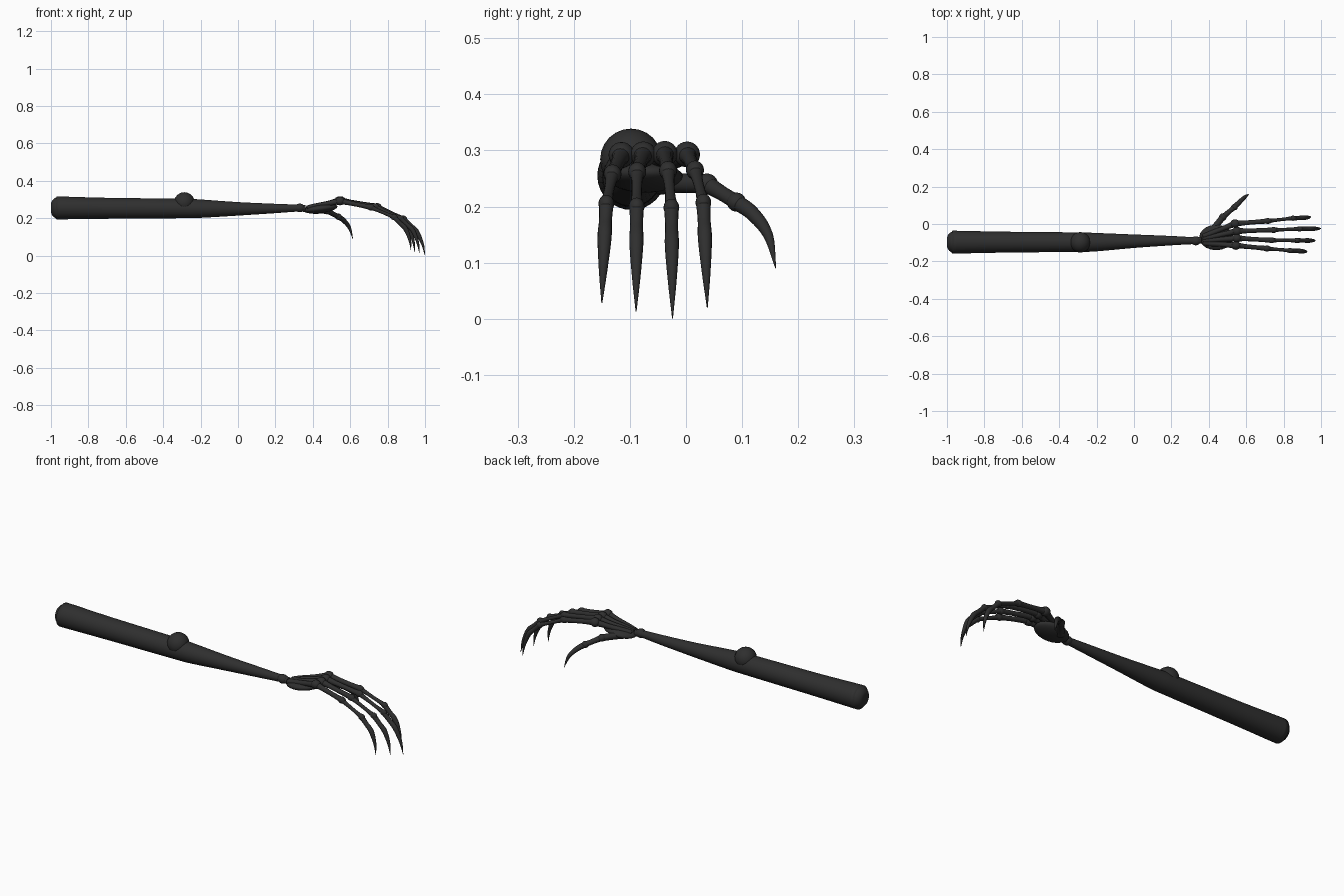
import bpy, bmesh, math
from mathutils import Vector, Matrix

cube = bpy.data.objects.get("Cube")
if cube:
    bpy.data.objects.remove(cube, do_unlink=True)

mat = bpy.data.materials.new("charcoal_black")
mat.use_nodes = True
COLOR = (0.028, 0.028, 0.028, 1)
mat.diffuse_color = COLOR
mat.node_tree.nodes["Principled BSDF"].inputs["Base Color"].default_value = COLOR


def finish(bm, name):
    bmesh.ops.recalc_face_normals(bm, faces=bm.faces)
    for f in bm.faces:
        f.smooth = True
    me = bpy.data.meshes.new(name)
    bm.to_mesh(me)
    bm.free()
    me.materials.append(mat)
    ob = bpy.data.objects.new(name, me)
    bpy.context.collection.objects.link(ob)
    return ob


def spline(keys, steps):
    """Smooth curve through keys of (x, y, z, radius)."""
    k = [Vector(p) for p in keys]
    k = [2 * k[0] - k[1]] + k + [2 * k[-1] - k[-2]]
    out = []
    for a, b, c, d in zip(k, k[1:], k[2:], k[3:]):
        for i in range(steps):
            t = i / steps
            out.append(b + (c - a) * t / 2 + (a - 2.5 * b + 2 * c - d / 2) * t**2
                       + (1.5 * (b - c) + (d - a) / 2) * t**3)
    return out + [k[-2]]


def add_tube(bm, keys, sides=16, steps=5):
    pts = spline(keys, steps)
    rings = []
    for i, p in enumerate(pts):
        tan = (pts[min(i + 1, len(pts) - 1)] - pts[max(i - 1, 0)]).to_3d().normalized()
        u = tan.cross(Vector((0, 1, 0))).normalized()
        v = tan.cross(u)
        r = max(p.w, 0.0006)
        angles = [2 * math.pi * s / sides for s in range(sides)]
        rings.append([bm.verts.new(p.to_3d() + (u * math.cos(a) + v * math.sin(a)) * r)
                      for a in angles])
    for r0, r1 in zip(rings, rings[1:]):
        for s in range(sides):
            n = (s + 1) % sides
            bm.faces.new((r0[s], r0[n], r1[n], r1[s]))
    bm.faces.new(rings[0])
    bm.faces.new(rings[-1])


def add_ball(bm, center, scale, tilt=0.0):
    m = (Matrix.Translation(center) @ Matrix.Rotation(tilt, 4, 'Y')
         @ Matrix.Diagonal((*scale, 1)))
    bmesh.ops.create_uvsphere(bm, u_segments=20, v_segments=12, radius=1, matrix=m)


def add_bone(bm, a, b, ra, rb, waist):
    """Thin shaft between two joints, flared at both ends."""
    a, b = Vector(a), Vector(b)
    add_tube(bm, [(*a, ra), (*a.lerp(b, .25), waist * 1.1),
                  (*a.lerp(b, .65), waist), (*b, rb)])


# Arm: rounded stump, upper arm, tapering forearm
Y, Z = -0.097, 0.255
bm = bmesh.new()
cap = [(-1 + 0.05 * (1 - math.cos(a)), Y, Z, 0.018 + 0.043 * math.sin(a))
       for a in [math.pi / 2 * i / 5 for i in range(6)]]
add_tube(bm, cap + [(-.7, Y, .253, .056), (-.3, Y, .252, .052), (-.2, Y, .251, .049),
                    (0, Y + .005, .25, .036), (.2, Y + .008, .252, .025),
                    (.31, Y + .008, .254, .019), (.36, Y + .01, .252, .018)], 32, 4)
finish(bm, "arm")

bm = bmesh.new()
add_ball(bm, (-.287, -.098, .284), (.055, .055, .055))
finish(bm, "elbow_knob")

bm = bmesh.new()
add_ball(bm, (.33, -.09, .255), (.028, .024, .023))
finish(bm, "wrist")

# Palm: flat pad with long hand bones running to the knuckles
bm = bmesh.new()
add_ball(bm, (.44, -.072, .252), (.092, .068, .025), -.12)
finish(bm, "palm")

# Each finger: knuckle, middle joint, end joint, claw tip
fingers = {
    "little": [(.545, -.115, .292), (.71, -.131, .258), (.835, -.142, .205), (.925, -.15, .028)],
    "ring": [(.55, -.076, .293), (.735, -.087, .262), (.87, -.088, .2), (.97, -.089, .013)],
    "middle": [(.55, -.038, .294), (.745, -.032, .264), (.885, -.026, .198), (1, -.024, .001)],
    "index": [(.54, .002, .293), (.715, .016, .265), (.85, .031, .207), (.945, .038, .02)],
}
for name, (k, m, e, tip) in fingers.items():
    bm = bmesh.new()
    add_bone(bm, (.37, -.085 + (k[1] + .06) * .3, .255), k, .013, .018, .013)
    add_ball(bm, k, (.025, .023, .023))
    add_bone(bm, k, m, .018, .014, .012)
    add_ball(bm, m, (.021, .016, .017))
    add_bone(bm, m, e, .014, .012, .009)
    add_ball(bm, e, (.018, .014, .016))
    e, tip = Vector(e), Vector(tip)
    bend = e.lerp(tip, .4) + Vector((.024, 0, .01))
    hook = e.lerp(tip, .72) + Vector((.018, 0, .008))
    add_tube(bm, [(*e, .013), (*e.lerp(bend, .5), .0115), (*bend, .0125),
                  (*hook, .0075), (*tip, .0008)])
    finish(bm, name + "_finger")

# Thumb, spread out to the side
bm = bmesh.new()
root, mid, end = (.41, -.045, .243), (.475, .037, .24), (.537, .09, .208)
add_bone(bm, root, mid, .022, .017, .017)
add_ball(bm, mid, (.02, .02, .019))
add_bone(bm, mid, end, .016, .014, .013)
add_ball(bm, end, (.018, .017, .017))
add_tube(bm, [(*end, .014), (.565, .118, .188, .013), (.595, .146, .15, .009),
              (.614, .16, .09, .0008)])
finish(bm, "thumb")
